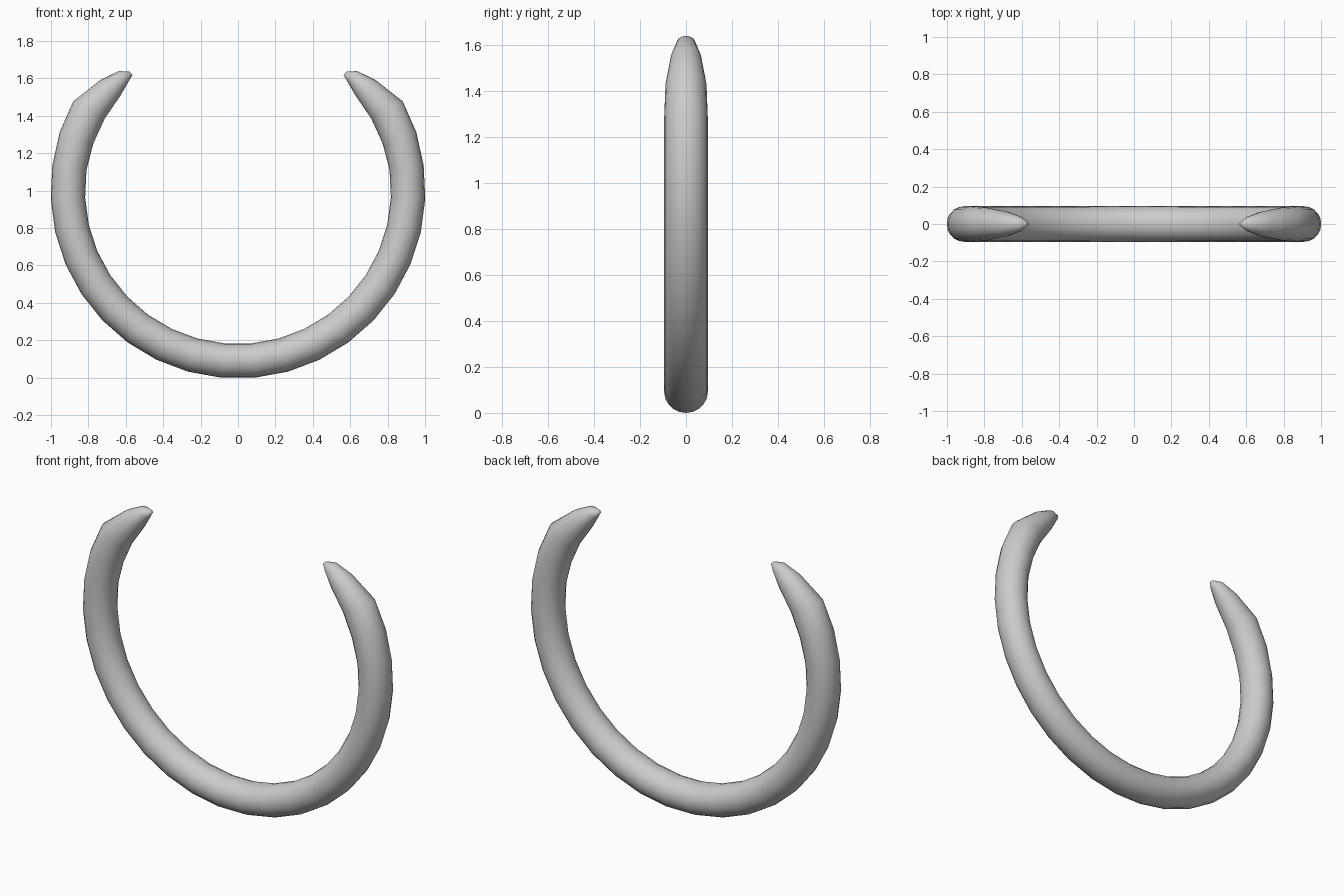
import bpy, bmesh, math

if "Cube" in bpy.data.objects:
    bpy.data.objects.remove(bpy.data.objects["Cube"])

SIDES = 20
CZ = 1.0      # height of the ring centre
STEP = 10.3   # degrees between cross-sections

# (angle in degrees, outer radius, inner radius, half depth)
half = [(-90 + STEP * (k + 0.5), 1.002, 0.818, 0.095) for k in range(10)]
half += [(18.2, 1.004, 0.814, 0.095), (28.5, 1.003, 0.811, 0.089),
         (38.9, 0.945, 0.809, 0.066), (45.2, 0.904, 0.828, 0.039),
         (47.7, 0.862, 0.838, 0.010)]
# mirror the right half to the left
sections = [(180 - a, o, i, d) for a, o, i, d in reversed(half)]
sections = [(a - 360, o, i, d) for a, o, i, d in sections] + half

bm = bmesh.new()


def ring(angle, outer, inner, depth):
    a = math.radians(angle)
    mid, rad = (outer + inner) / 2, (outer - inner) / 2
    verts = []
    for s in range(SIDES):
        t = 2 * math.pi * s / SIDES
        r = mid + rad * math.cos(t)
        verts.append(bm.verts.new((r * math.cos(a), depth * math.sin(t),
                                   CZ + r * math.sin(a))))
    return verts


# open ring with tapered ends
rings = [ring(*s) for s in sections]
for p, q in zip(rings, rings[1:]):
    for s in range(SIDES):
        n = (s + 1) % SIDES
        bm.faces.new((p[s], p[n], q[n], q[s]))
bm.faces.new(rings[0])
bm.faces.new(rings[-1])
bmesh.ops.recalc_face_normals(bm, faces=bm.faces)
low = min(v.co.z for v in bm.verts)
bmesh.ops.translate(bm, verts=bm.verts, vec=(0, 0, -low))

mesh = bpy.data.meshes.new("open_ring")
bm.to_mesh(mesh)
bm.free()
mesh.shade_smooth()
obj = bpy.data.objects.new("open_ring", mesh)
bpy.context.collection.objects.link(obj)
